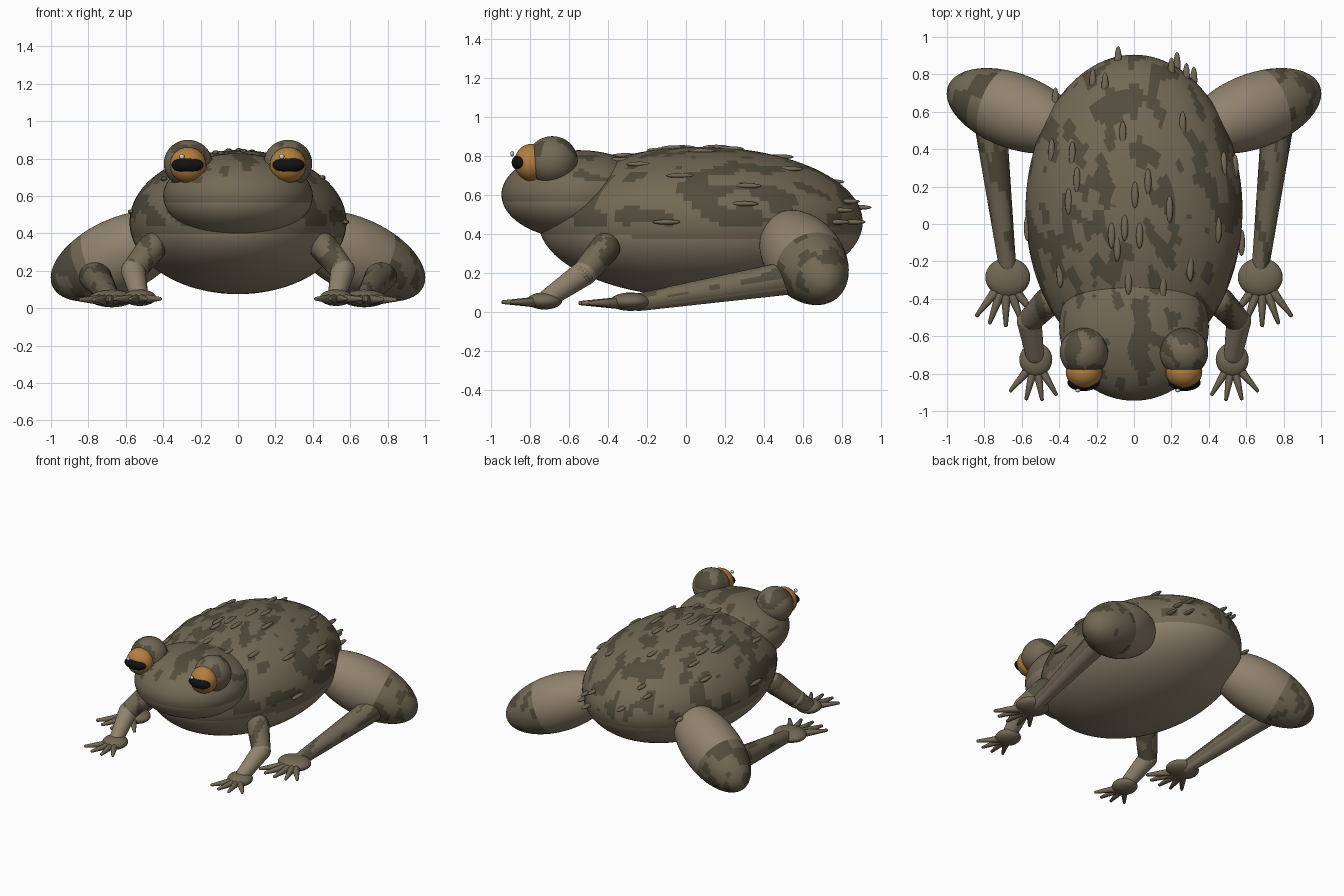
import bpy, bmesh, math
from mathutils import Vector, Matrix, noise

if "Cube" in bpy.data.objects:
    bpy.data.objects.remove(bpy.data.objects["Cube"])


def material(name, rgb):
    m = bpy.data.materials.new(name)
    m.diffuse_color = (*rgb, 1)
    m.use_nodes = True
    m.node_tree.nodes["Principled BSDF"].inputs["Base Color"].default_value = m.diffuse_color
    return m


OLIVE = material("olive_skin", (0.17, 0.14, 0.09))
DARK = material("dark_blotch", (0.085, 0.073, 0.045))
BEIGE = material("pale_belly", (0.28, 0.225, 0.155))
AMBER = material("amber", (0.45, 0.21, 0.05))
BLACK = material("black", (0.006, 0.006, 0.007))
WHITE = material("white", (0.9, 0.9, 0.88))


def finish(name, bm, mats):
    me = bpy.data.meshes.new(name)
    bm.to_mesh(me)
    bm.free()
    for m in mats:
        me.materials.append(m)
    for p in me.polygons:
        p.use_smooth = True
    ob = bpy.data.objects.new(name, me)
    bpy.context.collection.objects.link(ob)
    return ob


def ball(name, loc, radii, mats, axis=None, seg=32):
    """Ellipsoid; its local z runs along axis."""
    bm = bmesh.new()
    bmesh.ops.create_uvsphere(bm, u_segments=seg, v_segments=seg // 2, radius=1)
    rot = Vector(axis or (0, 0, 1)).to_track_quat('Z', 'Y').to_matrix().to_4x4()
    bm.transform(Matrix.Translation(loc) @ rot @ Matrix.Diagonal((*radii, 1)))
    return finish(name, bm, mats)


def limb(name, a, b, r1, r2, mats, seg=24):
    """Tapered tube with rounded ends from a to b."""
    a, b = Vector(a), Vector(b)
    bm = bmesh.new()
    bmesh.ops.create_uvsphere(bm, u_segments=seg, v_segments=seg // 2, radius=1)
    length = (b - a).length
    low = [v for v in bm.verts if v.co.z < 0.001]
    cut = bmesh.ops.bisect_plane  # tube is kept straight by scaling each half
    for v in bm.verts:
        if v in low:
            v.co *= r1
        else:
            v.co = v.co * r2 + Vector((0, 0, length))
    rot = (b - a).to_track_quat('Z', 'Y').to_matrix().to_4x4()
    bmesh.ops.subdivide_edges(bm, edges=[e for e in bm.edges if e.calc_length() > length * 0.7],
                              cuts=14 if seg > 12 else 1, use_grid_fill=True)
    bm.transform(Matrix.Translation(a) @ rot)
    return finish(name, bm, mats)


def mottle(ob, belly=-0.3, blotch=-0.1, level=0.12):
    """Slots are olive, dark, beige: blotches above, pale skin below."""
    for p in ob.data.polygons:
        c, n = p.center, p.normal
        if n.z < belly:
            p.material_index = 2
        elif n.z > blotch and noise.noise(Vector((c.x * 13 + c.y * 3, c.y * 7, c.z * 9))) > level:
            p.material_index = 1


SKIN = [OLIVE, DARK, BEIGE]

# Body and head
C, R = Vector((0, 0.075, 0.46)), Vector((0.58, 0.83, 0.385))
mottle(ball("body", C, R, SKIN, seg=112))
mottle(ball("head", (0, -0.55, 0.6), (0.4, 0.395, 0.228), SKIN, seg=80), blotch=0.5, level=0.2)

# Warts lying along the back, given as x, y from above
spots = [(-.06, .48), (-.155, .74), (-.22, .76), (-.42, .66), (-.085, .88), (.23, .85), (.2, .82),
         (.28, .79), (.32, .77), (.26, .53), (.48, .315), (-.44, .385), (-.33, .37), (-.305, .235),
         (-.35, .12), (.075, .225), (.005, .155), (.19, .08), (.03, -.06), (-.05, -.02),
         (-.12, -.06), (-.09, -.13), (.45, -.03), (.575, -.1), (-.395, -.27), (-.03, -.31),
         (.3, -.235), (.155, -.335), (-.57, -.02), (.54, .3)]
for x, y in spots:
    h = 1 - (x / R.x) ** 2 - ((y - C.y) / R.y) ** 2
    z = C.z + R.z * math.sqrt(max(h, 0))
    ball("wart", (x, y, z), (0.019, 0.013, 0.072), [OLIVE], axis=(0, 1, 0), seg=12)

for s in (-1, 1):
    # Eyes
    lid = ball("eyelid", (s * .267, -.685, .773), (.13, .13, .127), SKIN, seg=40)
    mottle(lid, belly=-2, blotch=0.1)
    ball("iris", (s * .267, -.79, .765), (.098, .09, .096), [AMBER])
    ball("pupil", (s * .27, -.848, .765), (.086, .045, .042), [BLACK])
    ball("eye_glint", (s * .267 - .033, -.89, .81), (.014, .01, .014), [WHITE], seg=12)

    # Hind leg: thigh, shin and foot
    axis = Vector((s * .856, .32, -.40)).normalized()
    mid = Vector((s * .643, .605, .278))
    thigh = ball("thigh", mid, (.2, .2, .4), SKIN, axis=axis, seg=64)
    mottle(thigh, belly=-2, blotch=-1)
    for p in thigh.data.polygons:
        if (p.center - mid).dot(axis) < 0.1:
            p.material_index = 2
    shin = limb("shin", (s * .77, .56, .18), (s * .675, -.24, .05), .088, .046, SKIN, seg=32)
    mottle(shin, belly=-0.5)
    ball("hind_foot", (s * .675, -.285, .052), (.12, .105, .047), [OLIVE])
    for deg in (-38, -20, 0, 20, 38):
        t = math.radians(deg)
        d = Vector((s * math.sin(t), -math.cos(t), 0))
        base = Vector((s * .685, -.29, .045))
        limb("hind_toe", base + d * .06, base + d * .25, .03, .012, [OLIVE], seg=12)

    # Front leg: upper arm, forearm and hand
    elbow = (s * .56, -.52, .2)
    mottle(limb("upper_arm", (s * .46, -.415, .325), elbow, .078, .066, SKIN), belly=-2, blotch=-1)
    limb("forearm", elbow, (s * .53, -.7, .075), .066, .05, [BEIGE])
    ball("front_foot", (s * .525, -.725, .056), (.088, .09, .044), [OLIVE])
    for deg in (-31, -9, 14, 40):
        t = math.radians(deg)
        d = Vector((s * math.sin(t), -math.cos(t), 0))
        base = Vector((s * .525, -.73, .05))
        limb("front_toe", base + d * .05, base + d * .208, .026, .011, [OLIVE], seg=12)
